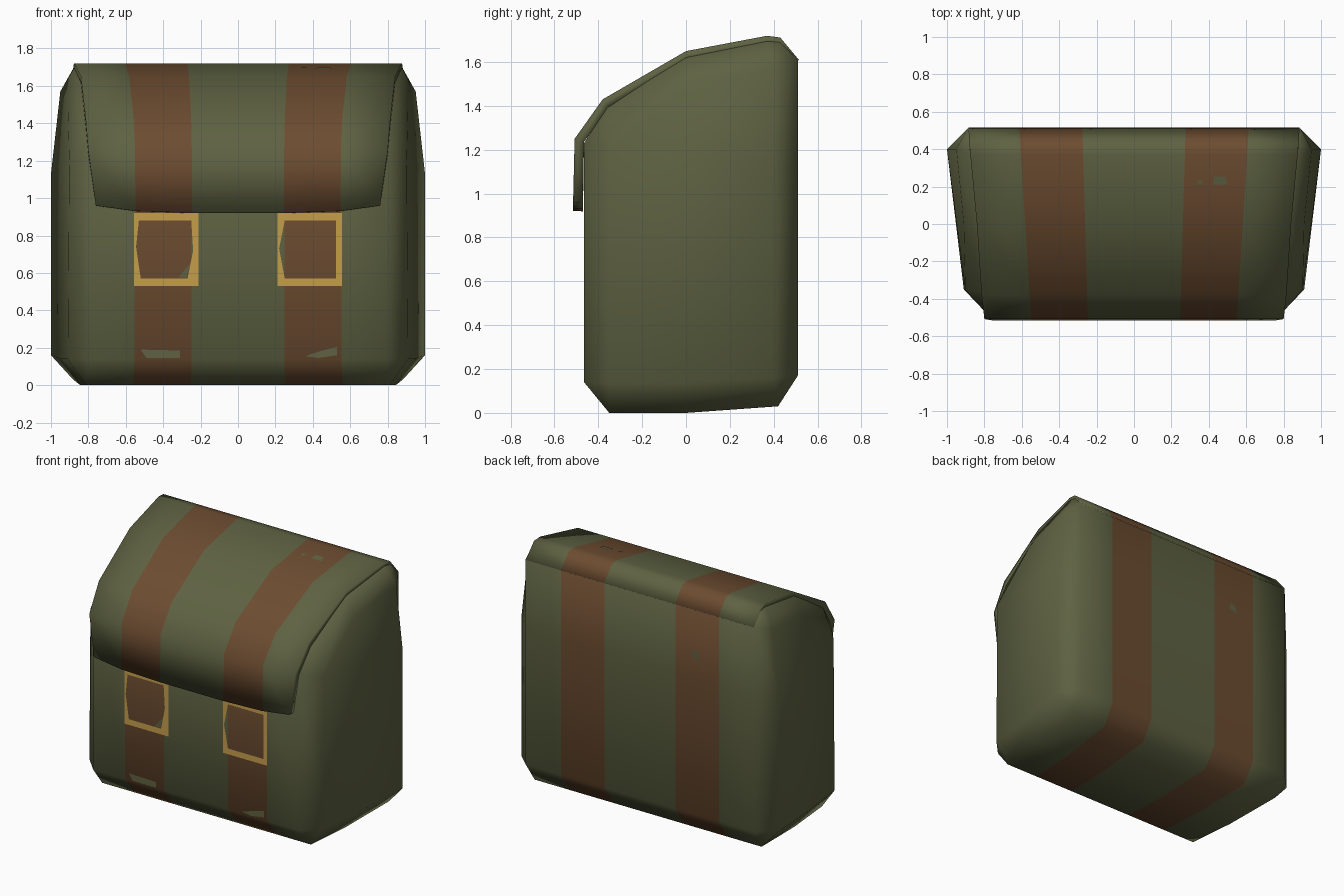
import bpy, bmesh

if "Cube" in bpy.data.objects:
    bpy.data.objects.remove(bpy.data.objects["Cube"])

def material(name, rgb):
    m = bpy.data.materials.new(name)
    m.diffuse_color = (*rgb, 1)
    m.use_nodes = True
    m.node_tree.nodes["Principled BSDF"].inputs["Base Color"].default_value = m.diffuse_color
    return m

GREEN = material("olive canvas", (0.112, 0.122, 0.054))
BROWN = material("brown leather", (0.150, 0.072, 0.030))
GOLD = material("brass", (0.56, 0.34, 0.07))

def finish(bm, name, mats, smooth=True):
    me = bpy.data.meshes.new(name)
    for f in bm.faces:
        f.smooth = smooth
    bm.to_mesh(me)
    bm.free()
    for m in mats:
        me.materials.append(m)
    ob = bpy.data.objects.new(name, me)
    bpy.context.collection.objects.link(ob)
    return ob

def half_width(y):
    return 0.80 + 0.09 * (y + 0.47) / 0.98

STRAP_IN, STRAP_OUT = 0.31, 0.69   # strap edges as a share of the half width

# Bag body: side profile lofted across x, with smaller chamfered end rings
profile = [(-.465, .14), (-.35, 0), (0, 0), (.42, .03), (.51, .17), (.51, 1.13),
           (.51, 1.61), (.43, 1.69), (.37, 1.695), (0, 1.62), (-.36, 1.40), (-.465, 1.23)]
end_ring = [(-.35, .14), (-.35, .14), (0, .14), (.4, .16), (.4, .16), (.4, 1.13),
            (.4, 1.57), (.4, 1.57), (.4, 1.57), (0, 1.5), (-.35, 1.2), (-.35, 1.2)]

def end_x(y, z):
    return 0.91 + 0.12 * (y + 0.35) - 0.05 * max(0, (z - 1.13) / 0.44)

bm = bmesh.new()
cols = [[bm.verts.new((-end_x(y, z), y, z)) for y, z in end_ring]]
for u in (-1, -STRAP_OUT, -STRAP_IN, STRAP_IN, STRAP_OUT, 1):
    cols.append([bm.verts.new((u * half_width(y), y, z)) for y, z in profile])
cols.append([bm.verts.new((end_x(y, z), y, z)) for y, z in end_ring])
n = len(profile)
for c in range(len(cols) - 1):
    for i in range(n):
        k = (i + 1) % n
        f = bm.faces.new((cols[c][i], cols[c][k], cols[c + 1][k], cols[c + 1][i]))
        f.material_index = 1 if c in (2, 4) else 0
caps = [bm.faces.new(cols[0]), bm.faces.new(cols[-1])]
bmesh.ops.remove_doubles(bm, verts=bm.verts[:], dist=0.0005)
bmesh.ops.triangulate(bm, faces=[f for f in bm.faces if len(f.verts) > 4])
bmesh.ops.recalc_face_normals(bm, faces=bm.faces[:])
finish(bm, "bag_body", [GREEN, BROWN])

# Flap: (y, z, half width) from the back edge over the top to the front edge
flap = [(.515, 1.61, .885), (.43, 1.712, .88), (.37, 1.72, .875), (0, 1.65, .84),
        (-.38, 1.43, .815), (-.508, 1.25, .80), (-.515, .92, .76)]
bm = bmesh.new()
rows = []
for i, (y, z, w) in enumerate(flap):
    a, b = STRAP_IN * half_width(y), STRAP_OUT * half_width(y)
    lift = 0.04 if i == len(flap) - 1 else 0
    rows.append([bm.verts.new((x, y, z + lift * (x / w) ** 4))
                 for x in (-w, -b, -a, a, b, w)])
for r, s in zip(rows, rows[1:]):
    for j in range(5):
        f = bm.faces.new((r[j], s[j], s[j + 1], r[j + 1]))
        f.material_index = 1 if j in (1, 3) else 0
ob = finish(bm, "flap", [GREEN, BROWN])
mod = ob.modifiers.new("thickness", 'SOLIDIFY')
mod.thickness = 0.045
mod.offset = -1

# Buckle frames: thin plates with worn, uneven holes
FRONT = -0.469

def buckle(name, x0, x1, inner):
    z0, z1 = .53, .92
    xm, zm = (x0 + x1) / 2, (z0 + z1) / 2
    outer = [(x0, z0), (xm, z0), (x1, z0), (x1, zm), (x1, z1), (xm, z1), (x0, z1), (x0, zm)]
    bm = bmesh.new()
    o = [bm.verts.new((x, FRONT, z)) for x, z in outer]
    h = [bm.verts.new((x, FRONT, z)) for x, z in inner]
    for i in range(8):
        k = (i + 1) % 8
        bm.faces.new((o[i], o[k], h[k], h[i]))
    finish(bm, name, [GOLD], False)

buckle("left_buckle", -.555, -.21, [(-.52, .57), (-.4, .57), (-.27, .57), (-.24, .72),
                                    (-.25, .88), (-.4, .88), (-.53, .88), (-.545, .74)])
buckle("right_buckle", .21, .555, [(.25, .57), (.39, .57), (.525, .57), (.525, .72),
                                   (.525, .88), (.39, .88), (.25, .88), (.22, .73)])

# Worn green patches on the straps
def patch(name, points):
    bm = bmesh.new()
    bm.faces.new([bm.verts.new(p) for p in points])
    finish(bm, name, [GREEN], False)

def front(pts):
    return [(x, FRONT, z) for x, z in pts]

def top(pts):
    return [(x, y, 1.654 + 0.07 / 0.37 * y) for x, y in pts]

patch("left_low_patch", front([(-.49, .145), (-.31, .145), (-.31, .185), (-.52, .19)]))
patch("right_low_patch", front([(.36, .155), (.43, .145), (.53, .16), (.53, .205), (.45, .185)]))
patch("buckle_patch", front([(-.32, .575), (-.275, .575), (-.255, .65), (-.30, .60)]))
patch("top_patch", top([(.42, .21), (.50, .21), (.49, .25), (.43, .255)]))
patch("top_spot", top([(.34, .21), (.365, .21), (.365, .235), (.34, .235)]))
patch("back_patch", [(-.40, .514, 1.28), (-.46, .514, 1.26), (-.46, .514, 1.30), (-.42, .514, 1.33)])
